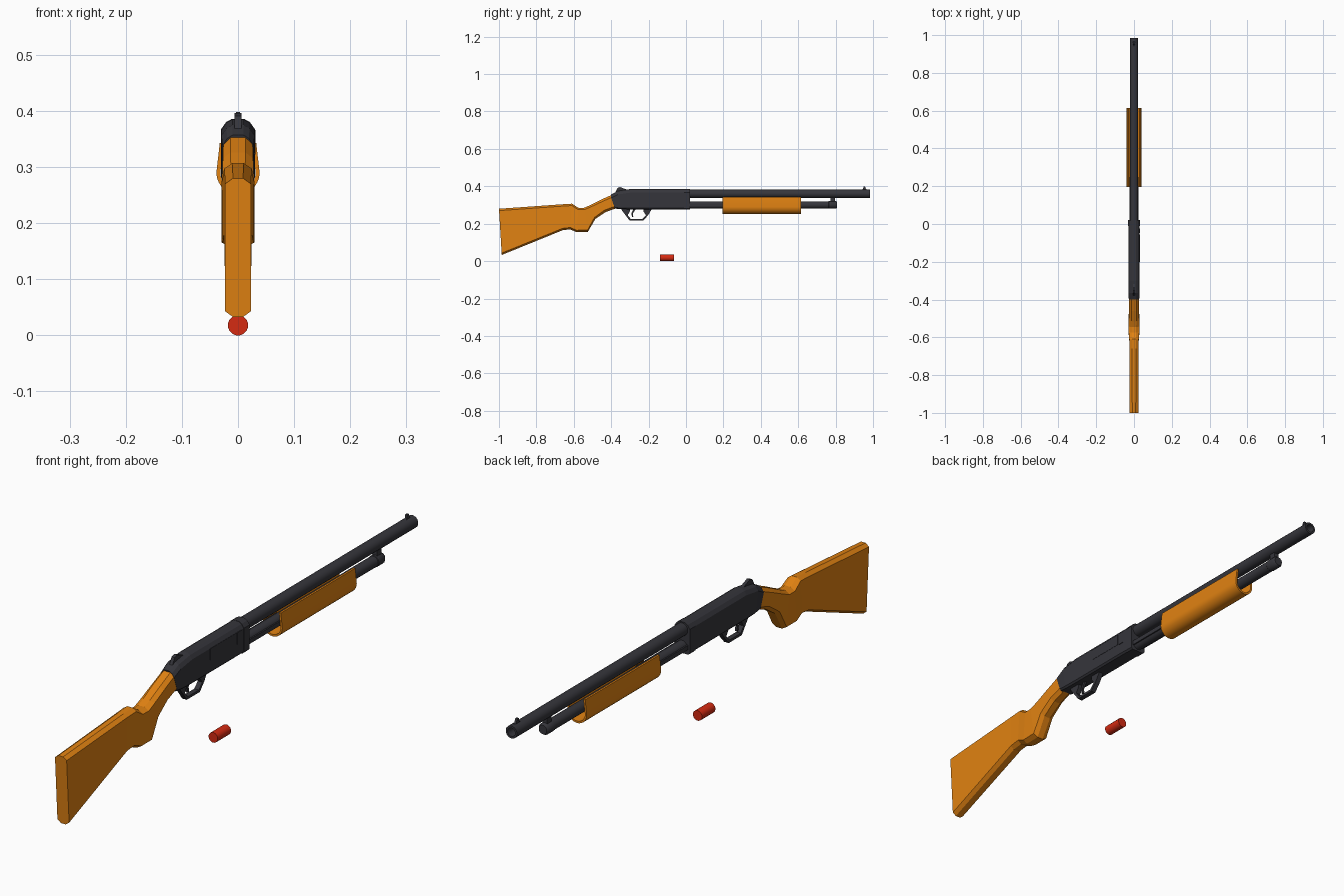
import bpy, bmesh, math
from mathutils import Vector

if "Cube" in bpy.data.objects:
    bpy.data.objects.remove(bpy.data.objects["Cube"])


def material(name, rgb):
    m = bpy.data.materials.new(name)
    m.diffuse_color = (*rgb, 1)
    m.use_nodes = True
    m.node_tree.nodes["Principled BSDF"].inputs["Base Color"].default_value = m.diffuse_color
    return m


WOOD = material("orange wood", (0.75, 0.223, 0.006))
STEEL = material("dark steel", (0.036, 0.036, 0.044))
RED = material("shell red", (0.66, 0.024, 0.006))


def loft(name, rings, mat, smooth=False):
    """Skin a list of closed rings and cap both ends."""
    bm = bmesh.new()
    vs = [[bm.verts.new(p) for p in r] for r in rings]
    n = len(rings[0])
    for a, b in zip(vs, vs[1:]):
        for i in range(n):
            j = (i + 1) % n
            bm.faces.new((a[i], a[j], b[j], b[i]))
    bm.faces.new(vs[0])
    bm.faces.new(vs[-1])
    bmesh.ops.recalc_face_normals(bm, faces=bm.faces)
    me = bpy.data.meshes.new(name)
    bm.to_mesh(me)
    bm.free()
    me.materials.append(mat)
    ob = bpy.data.objects.new(name, me)
    bpy.context.collection.objects.link(ob)
    if smooth:
        bpy.ops.object.select_all(action='DESELECT')
        ob.select_set(True)
        bpy.context.view_layer.objects.active = ob
        bpy.ops.object.shade_smooth_by_angle(angle=math.radians(35))
    return ob


def lathe(name, z, profile, mat, sides=16):
    """Round part along y from (y, radius) pairs."""
    rings = [[(r * math.cos(2 * math.pi * (i + .5) / sides), y,
               z + r * math.sin(2 * math.pi * (i + .5) / sides))
              for i in range(sides)] for y, r in profile]
    return loft(name, rings, mat, True)


def plate(name, pts, x0, x1, mat):
    """Extrude a side outline of (y, z) points across x."""
    return loft(name, [[(x, y, z) for y, z in pts] for x in (x0, x1)], mat)


def box(name, x0, x1, y0, y1, z0, z1, mat):
    return plate(name, [(y0, z0), (y1, z0), (y1, z1), (y0, z1)], x0, x1, mat)


def stock_ring(top, bot, w, cw=0.4, ch=0.010):
    """Chamfered section between a top and a bottom (y, z) point."""
    t, b = Vector((0, *top)), Vector((0, *bot))
    up = (t - b).normalized()
    inner = w * cw
    half = [(inner, t), (w, t - up * ch), (w, b + up * ch), (inner, b)]
    return [p + Vector((x, 0, 0)) for x, p in half] + \
           [p - Vector((x, 0, 0)) for x, p in reversed(half)]


# Wooden stock: butt, comb, pistol grip, wrist
loft("stock", [
    stock_ring((-1.0, 0.280), (-0.985, 0.033), 0.023),
    stock_ring((-0.66, 0.304), (-0.66, 0.165), 0.024),
    stock_ring((-0.61, 0.307), (-0.62, 0.170), 0.025),
    stock_ring((-0.575, 0.285), (-0.585, 0.155), 0.028),
    stock_ring((-0.545, 0.285), (-0.525, 0.156), 0.029),
    stock_ring((-0.515, 0.298), (-0.485, 0.225), 0.028, 0.45),
    stock_ring((-0.46, 0.326), (-0.43, 0.262), 0.027, 0.5, 0.012),
    stock_ring((-0.395, 0.355), (-0.375, 0.282), 0.026, 0.5, 0.012)], WOOD)


# Receiver with rounded top and sloping tail
def receiver_ring(y, yb, zt, zb, w=0.0295):
    half = [(w * .35, y, zt - .001), (w * .7, y, zt - .007), (w, y, zt - .02),
            (w, yb, zb + .006), (w * .8, yb, zb)]
    return half + [(-x, a, z) for x, a, z in reversed(half)]


loft("receiver", [
    receiver_ring(-0.400, -0.382, 0.358, 0.281, 0.0275),
    receiver_ring(-0.365, -0.350, 0.376, 0.278),
    receiver_ring(-0.300, -0.300, 0.386, 0.277),
    receiver_ring(-0.010, -0.010, 0.386, 0.277)], STEEL)
loft("receiver_collar", [receiver_ring(y, y, 0.387, 0.275, 0.0305)
                         for y in (-0.010, 0.022)], STEEL)

# Ejection port details on the right side
box("ejection_cover", 0.028, 0.0305, -0.20, -0.055, 0.325, 0.366, STEEL)
box("bolt_face", 0.028, 0.0315, -0.047, -0.025, 0.322, 0.366, STEEL)

# Barrel with open muzzle, magazine tube and cap
lathe("barrel", 0.360, [(0.0, .0225), (0.985, .0225), (0.985, .015), (0.90, .015)], STEEL)
lathe("magazine_tube", 0.301, [(0.0, .0195), (0.765, .0195)], STEEL)
lathe("magazine_cap", 0.301, [(0.76, .017), (0.765, .021), (0.80, .021), (0.808, .016)], STEEL)
box("barrel_bracket", -0.009, 0.009, 0.772, 0.796, 0.31, 0.345, STEEL)

# Action bars either side of the tube
for side, s in (("right", 1), ("left", -1)):
    box("action_bar_" + side, s * .019, s * .024, 0.0, 0.25, 0.293, 0.309, STEEL)

# Pump forend: open-topped U shell
N = 14


def u_curve(r, top):
    arc = [(r * math.cos(math.pi * i / N), 0.290 - r * math.sin(math.pi * i / N))
           for i in range(N + 1)]
    return [(r - .006, top)] + arc + [(-r + .006, top)]


u = u_curve(.0385, .343) + u_curve(.0315, .343)[::-1]
loft("pump_forend", [[(x, y, z) for x, z in u] for y in (0.195, 0.615)], WOOD, True)

# Trigger guard and trigger
guard = [(-0.345, 0.285), (-0.345, 0.274), (-0.322, 0.244), (-0.302, 0.217), (-0.228, 0.217),
         (-0.204, 0.244), (-0.185, 0.274), (-0.185, 0.285), (-0.228, 0.285), (-0.228, 0.266),
         (-0.214, 0.246), (-0.234, 0.226), (-0.296, 0.226), (-0.312, 0.246), (-0.300, 0.266),
         (-0.300, 0.285)]
plate("trigger_guard", guard, -0.009, 0.009, STEEL)
plate("trigger", [(-0.278, 0.285), (-0.293, 0.255), (-0.288, 0.235), (-0.282, 0.237),
                  (-0.284, 0.255), (-0.264, 0.285)], -0.004, 0.004, STEEL)

# Rear safety bump and front sight
plate("rear_sight", [(-0.385, 0.355), (-0.366, 0.391), (-0.352, 0.396), (-0.338, 0.390),
                     (-0.310, 0.380), (-0.310, 0.365)], -0.006, 0.006, STEEL)
plate("front_sight", [(0.930, 0.378), (0.947, 0.386), (0.949, 0.398), (0.958, 0.398),
                      (0.962, 0.386), (0.972, 0.378)], -0.004, 0.004, STEEL)

# Loose cartridge on the ground
lathe("cartridge", 0.018, [(-0.140, .0182), (-0.065, .0182)], RED)
